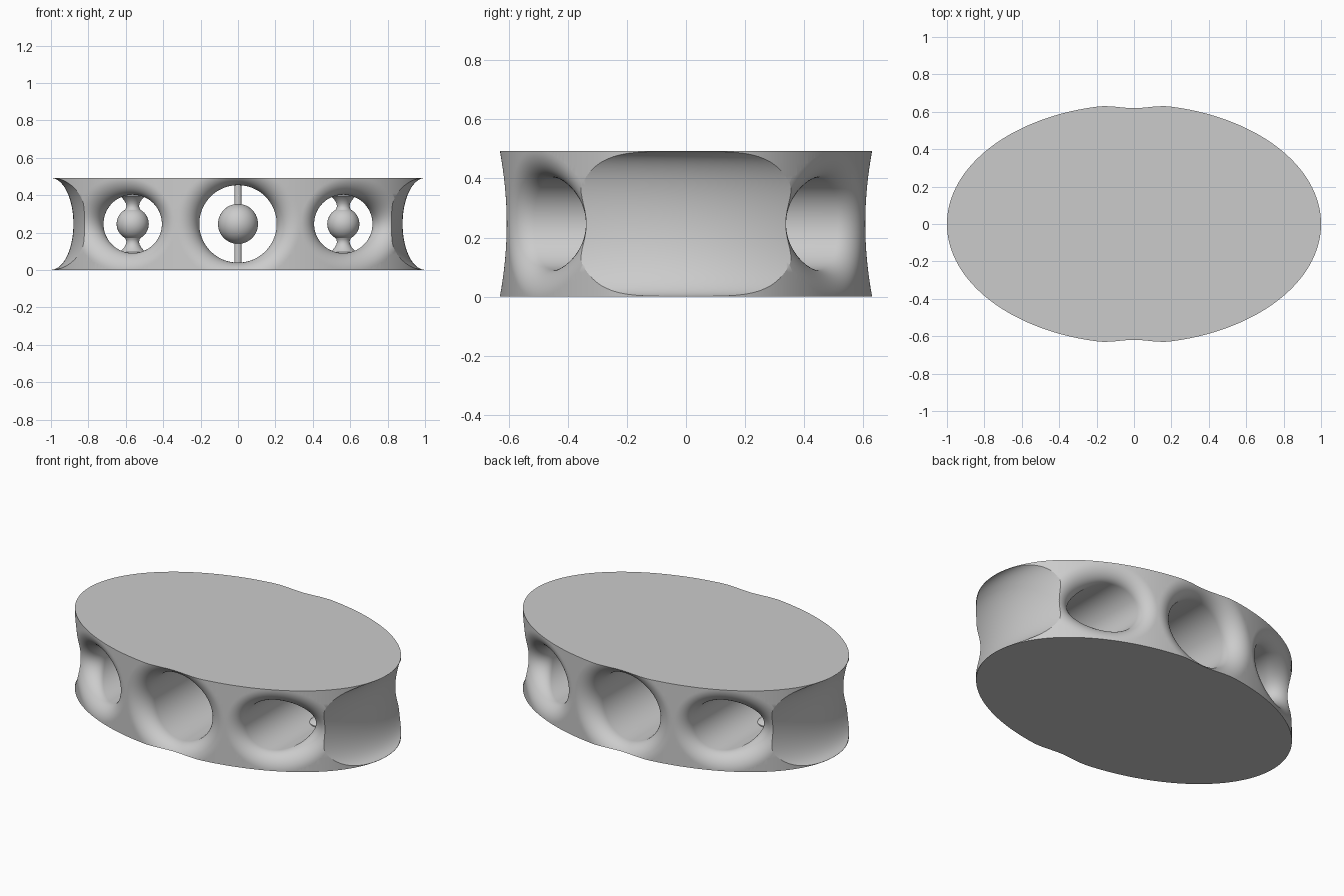
import bpy, bmesh
from math import sin, cos, pi, sqrt

cube = bpy.data.objects.get("Cube")
if cube:
    bpy.data.objects.remove(cube, do_unlink=True)

HEIGHT = 0.493
MID = HEIGHT / 2
DEPTH = 0.64          # half depth of the oval

grey = bpy.data.materials.new("plain grey")
grey.use_nodes = True
grey.diffuse_color = (0.6, 0.6, 0.6, 1)
grey.node_tree.nodes["Principled BSDF"].inputs["Base Color"].default_value = grey.diffuse_color


def loft(name, rings):
    """Skin closed rings of equal length and cap both ends."""
    bm = bmesh.new()
    loops = [[bm.verts.new(p) for p in ring] for ring in rings]
    for a, b in zip(loops, loops[1:]):
        for i in range(len(a)):
            j = (i + 1) % len(a)
            bm.faces.new((a[i], a[j], b[j], b[i]))
    bm.faces.new(loops[0])
    bm.faces.new(loops[-1])
    bmesh.ops.recalc_face_normals(bm, faces=bm.faces[:])
    mesh = bpy.data.meshes.new(name)
    bm.to_mesh(mesh)
    bm.free()
    mesh.materials.append(grey)
    obj = bpy.data.objects.new(name, mesh)
    bpy.context.collection.objects.link(obj)
    return obj


def activate(obj):
    bpy.ops.object.select_all(action='DESELECT')
    obj.select_set(True)
    bpy.context.view_layer.objects.active = obj


def smooth(obj):
    activate(obj)
    bpy.ops.object.shade_smooth_by_angle(angle=pi / 6)


def circle(n):
    return [2 * pi * (i + 0.5) / n for i in range(n)]


def oval_y(x):
    return DEPTH * sqrt(max(0, 1 - x * x))


def tunnel_cutter(name, x0, radius, fillet):
    """Tube along y whose mouths are rounded tangent to the oval wall."""
    steps = 14
    swing = [pi * 0.85 * k / 120 for k in range(121)]
    columns = []
    for t in circle(96):
        def gap(a):
            rho = radius + fillet * (1 - cos(a))
            return oval_y(x0 + rho * cos(t)) - fillet * sin(a)
        touch = min(swing, key=gap)
        base = gap(touch)
        side = []
        for k in range(steps + 1):
            a = touch * k / steps
            side.append((radius + fillet * (1 - cos(a)), base + fillet * sin(a)))
        side.append((side[-1][0], 0.9))
        path = [(r, -y) for r, y in reversed(side)] + side
        columns.append([(x0 + r * cos(t), y, MID + r * sin(t)) for r, y in path])
    return loft(name, list(zip(*columns)))


def scoop_cutter(name, side):
    """Half-oval groove bowed along the end of the body."""
    half = MID - 0.001
    rings = []
    for k in range(61):
        y = -0.6 + 0.02 * k
        ring = []
        for i in range(41):
            a = pi * i / 40
            x = 1 - 0.12 * sin(a) - 0.52 * y * y
            ring.append((side * x, y, MID - half * cos(a)))
        ring += [(side * 1.4, y, MID + half), (side * 1.4, y, MID - half)]
        rings.append(ring)
    return loft(name, rings)


# Oval body
levels = 12
body = loft("oval_body", [[(cos(t), DEPTH * sin(t), HEIGHT * k / levels) for t in circle(256)]
                          for k in range(levels + 1)])

# Three flared tunnels and two end scoops
cutters = [tunnel_cutter("centre_tunnel", 0, 0.207, 0.1)]
for side, label in ((1, "left"), (-1, "right")):
    cutters.append(tunnel_cutter(label + "_tunnel", side * 0.563, 0.156, 0.09))
    cutters.append(scoop_cutter(label + "_scoop", side))
for cutter in cutters:
    cutter.hide_render = True
    cut = body.modifiers.new(cutter.name, 'BOOLEAN')
    cut.operation = 'DIFFERENCE'
    cut.solver = 'EXACT'
    cut.object = cutter
    activate(body)
    bpy.ops.object.modifier_apply(modifier=cut.name)
    bpy.data.objects.remove(cutter, do_unlink=True)
smooth(body)


def ball_on_pins(label, x, radius, profile):
    """Ball held by a pin above and below; profile is (radius, distance)."""
    bpy.ops.mesh.primitive_uv_sphere_add(segments=48, ring_count=24, radius=radius,
                                         location=(x, 0, MID))
    ball = bpy.context.object
    ball.name = label + "_ball"
    ball.data.materials.append(grey)
    smooth(ball)
    for sign, end in ((1, "upper"), (-1, "lower")):
        rings = [[(x + r * cos(t), r * sin(t), MID + sign * d) for t in circle(32)]
                 for r, d in profile]
        smooth(loft(label + "_" + end + "_pin", rings))


# Balls inside the tunnels
ball_on_pins("centre", 0, 0.107, [(0.02, 0.09), (0.02, 0.215)])
flare = [(0.045, 0.07), (0.037, 0.083), (0.034, 0.095), (0.037, 0.11),
         (0.045, 0.125), (0.058, 0.14), (0.07, 0.15), (0.07, 0.165)]
for side, label in ((1, "left"), (-1, "right")):
    ball_on_pins(label, side * 0.563, 0.086, flare)
